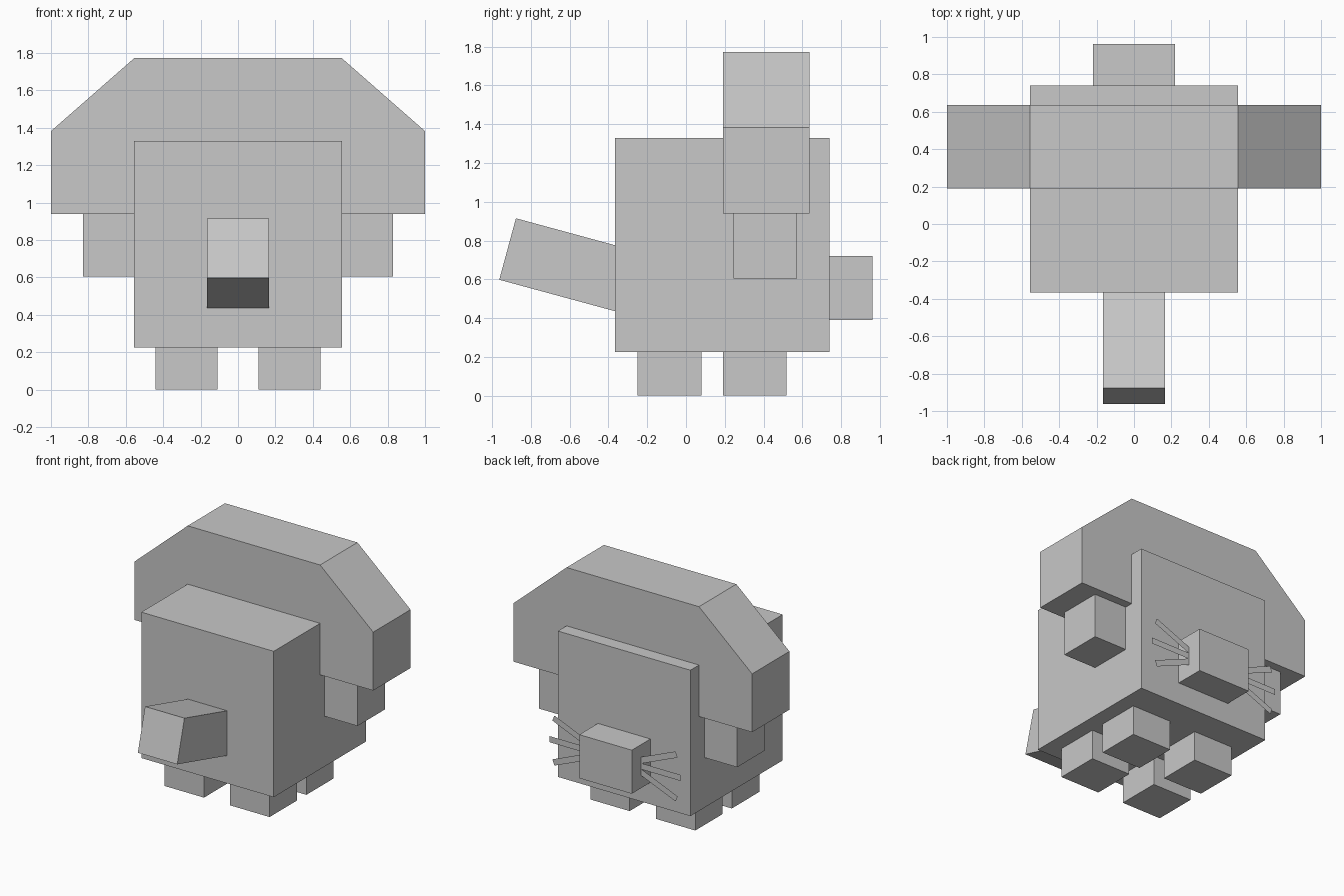
import bpy, bmesh, math

if "Cube" in bpy.data.objects:
    bpy.data.objects.remove(bpy.data.objects["Cube"])

grey = bpy.data.materials.new("plain grey")
grey.diffuse_color = (0.58, 0.58, 0.58, 1.0)
grey.use_nodes = True
grey.node_tree.nodes["Principled BSDF"].inputs["Base Color"].default_value = grey.diffuse_color


def make_object(name, bm):
    bmesh.ops.recalc_face_normals(bm, faces=bm.faces[:])
    mesh = bpy.data.meshes.new(name)
    bm.to_mesh(mesh)
    bm.free()
    mesh.materials.append(grey)
    obj = bpy.data.objects.new(name, mesh)
    bpy.context.collection.objects.link(obj)
    return obj


def prism(name, profile, axis, lo, hi):
    """Extrude a 2D outline along x (outline in y, z) or y (outline in x, z)."""
    bm = bmesh.new()
    place = (lambda a, b: (lo, a, b)) if axis == "x" else (lambda a, b: (a, lo, b))
    face = bm.faces.new([bm.verts.new(place(a, b)) for a, b in profile])
    ext = bmesh.ops.extrude_face_region(bm, geom=[face])
    verts = [v for v in ext["geom"] if isinstance(v, bmesh.types.BMVert)]
    shift = (hi - lo, 0, 0) if axis == "x" else (0, hi - lo, 0)
    bmesh.ops.translate(bm, verts=verts, vec=shift)
    return make_object(name, bm)


def box(name, x, y, z):
    outline = [(x[0], z[0]), (x[1], z[0]), (x[1], z[1]), (x[0], z[1])]
    return prism(name, outline, "y", y[0], y[1])


# Body and muzzle
box("body", (-0.555, 0.555), (-0.365, 0.74), (0.225, 1.33))
box("muzzle", (-0.22, 0.22), (0.73, 0.963), (0.39, 0.72))

# Drooping ears joined in one arch over the body
half = [(0.555, 1.772), (1.0, 1.382), (1.0, 0.94), (0.54, 0.94), (0.54, 1.30)]
arch = half + [(-x, z) for x, z in reversed(half)]
prism("ears", arch, "y", 0.19, 0.637)

# Tail, tilted up by 15 degrees
tail = [(-0.963, 0.598), (-0.877, 0.915), (-0.30, 0.758), (-0.30, 0.418)]
prism("tail", tail, "x", -0.165, 0.165)

for side, s in (("right", 1), ("left", -1)):
    # Arms and legs
    box(side + "_arm", sorted((0.54 * s, 0.83 * s)), (0.245, 0.573), (0.605, 0.945))
    leg_x = sorted((0.11 * s, 0.44 * s))
    box(side + "_rear_leg", leg_x, (-0.25, 0.08), (0, 0.23))
    box(side + "_front_leg", leg_x, (0.19, 0.517), (0, 0.23))

    # Flat whiskers fanning out of the muzzle
    bm = bmesh.new()
    for angle in (-22.5, 0, 22.5):
        c, n = math.cos(math.radians(angle)), math.sin(math.radians(angle))
        corners = [(0.0, -0.023), (0.44, -0.023), (0.44, 0.023), (0.0, 0.023)]
        bm.faces.new([bm.verts.new((s * (0.11 + u * c - v * n), 0.85,
                                    0.555 + u * n + v * c)) for u, v in corners])
    make_object(side + "_whiskers", bm)
